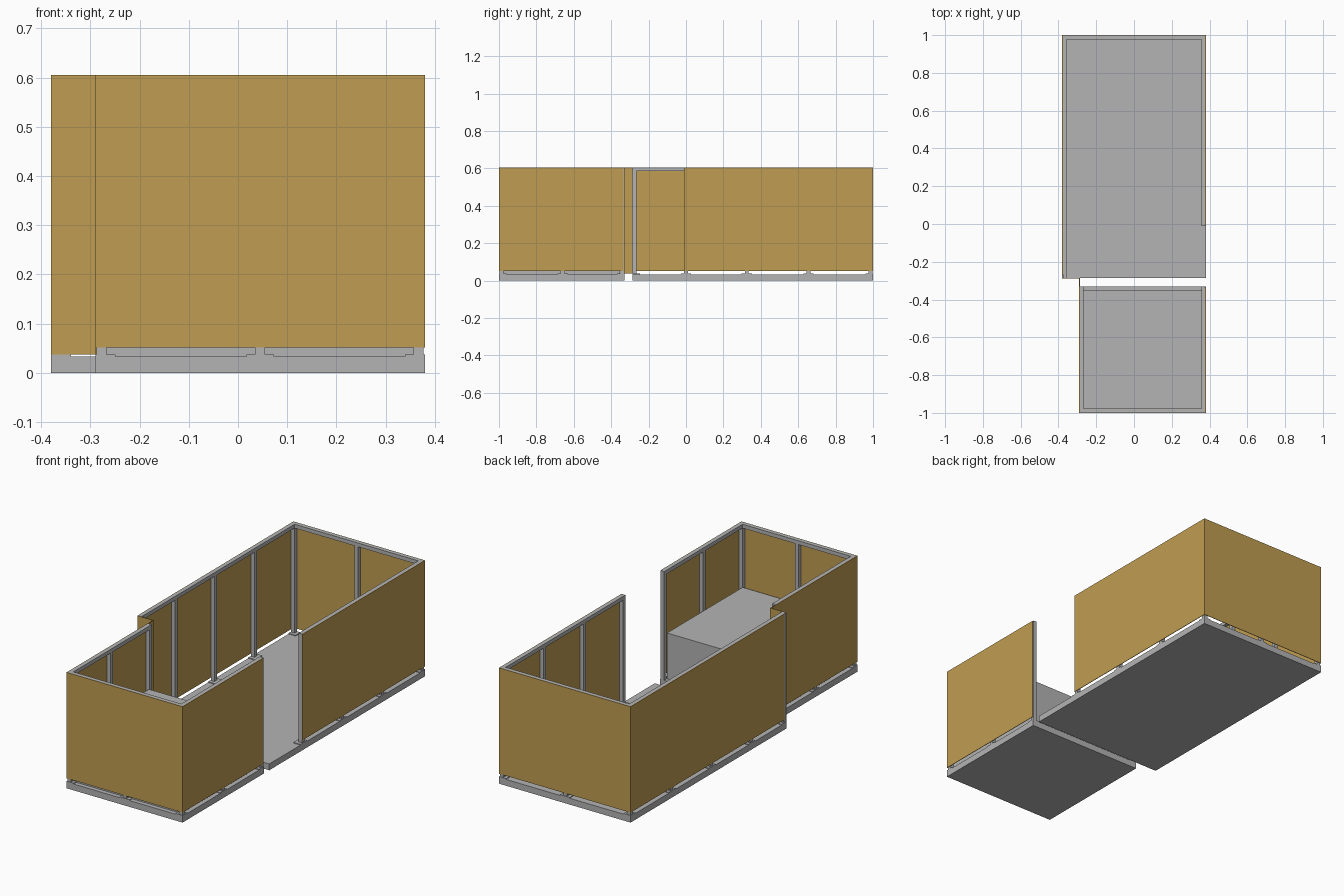
import bpy
import bmesh

old = bpy.data.objects.get("Cube")
if old:
    bpy.data.objects.remove(old, do_unlink=True)


def material(name, color):
    mat = bpy.data.materials.new(name)
    mat.use_nodes = True
    mat.diffuse_color = (*color, 1)
    mat.node_tree.nodes["Principled BSDF"].inputs["Base Color"].default_value = (*color, 1)
    return mat


GREY = material("grey metal", (0.456, 0.456, 0.456))
OCHRE = material("ochre board", (0.527, 0.338, 0.085))

FLOOR, TOP = 0.033, 0.605      # floor surface and wall top
PANEL_Z = 0.052                # underside of wall boards
POST, SKIN, FOOT = 0.02, 0.003, 0.018


def boxes(name, mat, *extents):
    """One object made of axis-aligned boxes (x0, x1, y0, y1, z0, z1)."""
    bm = bmesh.new()
    for x0, x1, y0, y1, z0, z1 in extents:
        verts = bmesh.ops.create_cube(bm, size=1)["verts"]
        for v in verts:
            v.co.x = x1 if v.co.x > 0 else x0
            v.co.y = y1 if v.co.y > 0 else y0
            v.co.z = z1 if v.co.z > 0 else z0
    mesh = bpy.data.meshes.new(name)
    bm.to_mesh(mesh)
    bm.free()
    mesh.materials.append(mat)
    obj = bpy.data.objects.new(name, mesh)
    bpy.context.collection.objects.link(obj)
    return obj


def posts(name, spots, slab):
    """Square posts with foot plates, kept inside the slab outline."""
    sx0, sx1, sy0, sy1 = slab
    h = POST / 2
    parts = []
    for x, y in spots:
        parts.append((x - h, x + h, y - h, y + h, FLOOR, TOP - POST))
        f = h + FOOT
        parts.append((max(x - f, sx0), min(x + f, sx1),
                      max(y - f, sy0), min(y + f, sy1), FLOOR, FLOOR + 0.004))
    boxes(name, GREY, *parts)


# Outlines of the two rooms
big = (-0.38, 0.38, -0.285, 1.0)
small = (-0.29, 0.38, -1.0, -0.33)
for name, room in (("large_floor", big), ("small_floor", small)):
    boxes(name, GREY, (*room, 0, FLOOR))

# Raised platform filling the small room
boxes("platform", GREY, (-0.267, 0.357, -0.977, -0.353, FLOOR, 0.276))

# Posts stand just inside the boards
inset = SKIN + POST / 2
bl, br, bf, bb = -0.38 + inset, 0.38 - inset, -0.285 + POST / 2, 1 - inset
sl, sf, sb = -0.29 + inset, -1 + inset, -0.33 - POST / 2
rows = (0, 0.325, 0.655)
posts("large_room_posts",
      [(bl, bf), (bl, bb), (br, bb), (0, bb)] + [(x, y) for x in (bl, br) for y in rows], big)
posts("small_room_posts",
      [(x, y) for x in (sl, br) for y in (sf, -0.66, sb)] + [(0.045, sf)], small)

# Top rails
h = POST / 2
rail = (TOP - POST, TOP)
boxes("large_room_rails", GREY,
      (bl - h, bl + h, bf - h, bb + h, *rail),
      (br - h, br + h, -h, bb + h, *rail),
      (bl + h, br - h, bb - h, bb + h, *rail))
boxes("small_room_rails", GREY,
      (sl - h, sl + h, sf - h, sb + h, *rail),
      (br - h, br + h, sf - h, sb + h, *rail),
      (sl + h, br - h, sf - h, sf + h, *rail))

# Wall boards
wall = (PANEL_Z, TOP)
boxes("large_right_boards", OCHRE,
      (-0.38, -0.38 + SKIN, -0.268, 0.655, *wall),
      (-0.38, -0.38 + SKIN, 0.655, 1, *wall))
boxes("large_left_board", OCHRE, (0.38 - SKIN, 0.38, -h, 1, *wall))
boxes("back_board", OCHRE, (-0.38 + SKIN, 0.38 - SKIN, 1 - SKIN, 1, *wall))
boxes("small_right_board", OCHRE, (-0.29, -0.29 + SKIN, -1, -0.33, *wall))
boxes("small_left_board", OCHRE, (0.38 - SKIN, 0.38, -1, -0.335, *wall))
boxes("front_board", OCHRE, (-0.29 + SKIN, 0.38 - SKIN, -1, -1 + SKIN, *wall))

# Boards closing the step between the rooms
step = (FLOOR + 0.004, TOP)
boxes("step_board", OCHRE, (-0.38, -0.29, -0.285 - SKIN, -0.285, *step))
boxes("link_board", OCHRE, (-0.29, -0.29 + SKIN, -0.33, -0.285, *step))
